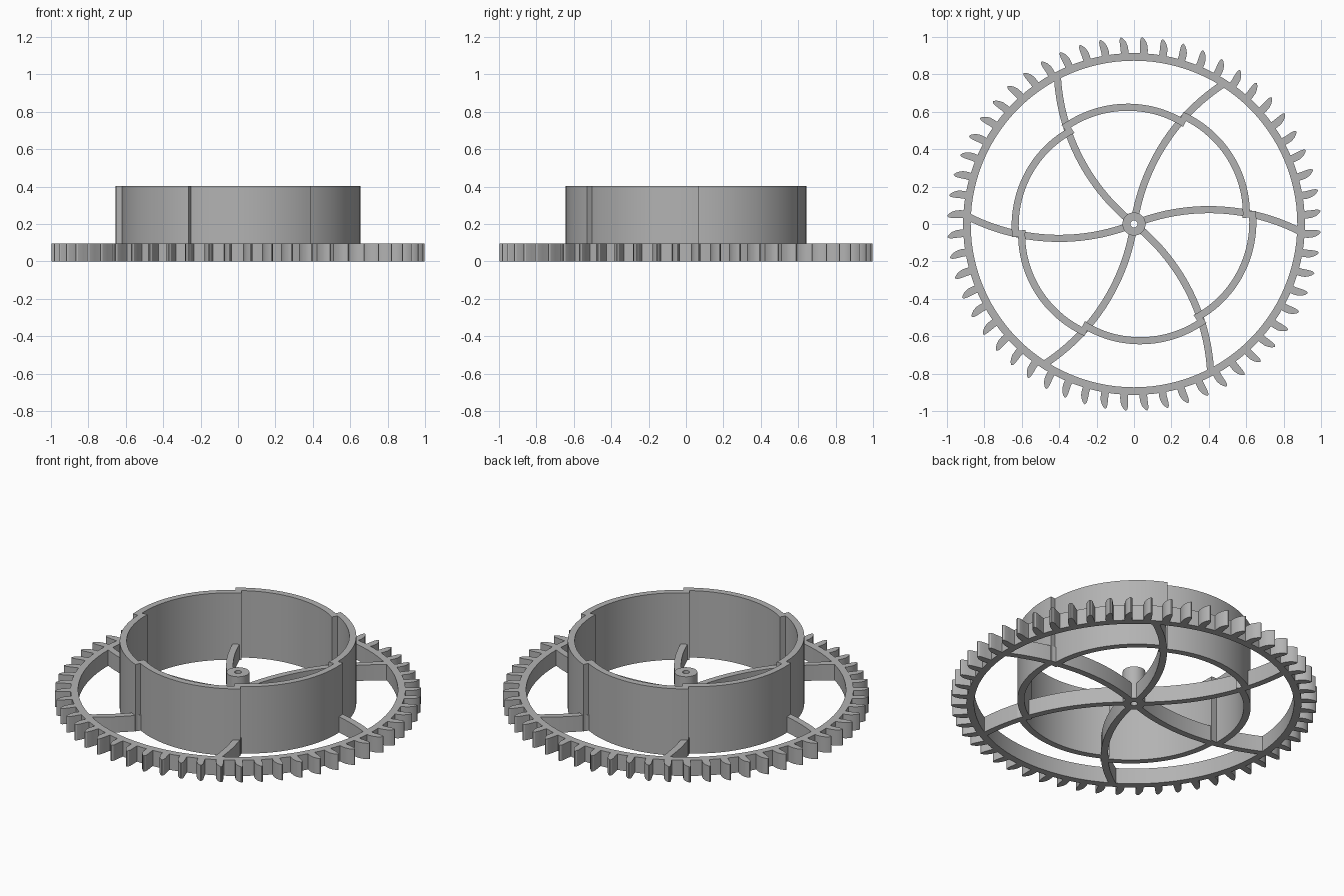
import bpy, bmesh
from math import cos, sin, pi, radians, asin, atan2, hypot

WHEEL_H = 0.095
DRUM_H = 0.403
TEETH = 56
ARMS = 6

cube = bpy.data.objects.get("Cube")
if cube:
    bpy.data.objects.remove(cube, do_unlink=True)

grey = bpy.data.materials.new("plain_grey")
grey.use_nodes = True
colour = (0.45, 0.45, 0.45, 1)
grey.diffuse_color = colour
grey.node_tree.nodes["Principled BSDF"].inputs["Base Color"].default_value = colour


def polar(r, a):
    return r * cos(a), r * sin(a)


def turn(p, a):
    return p[0] * cos(a) - p[1] * sin(a), p[0] * sin(a) + p[1] * cos(a)


def finish(name, bm):
    bmesh.ops.recalc_face_normals(bm, faces=bm.faces)
    mesh = bpy.data.meshes.new(name)
    bm.to_mesh(mesh)
    bm.free()
    mesh.materials.append(grey)
    obj = bpy.data.objects.new(name, mesh)
    bpy.context.collection.objects.link(obj)
    bpy.ops.object.select_all(action="DESELECT")
    obj.select_set(True)
    bpy.context.view_layer.objects.active = obj
    bpy.ops.object.shade_smooth_by_angle(angle=radians(25))
    return obj


def strip(bm, left, right, z0, z1, closed=False):
    """Solid wall standing between two matching outlines."""
    rows = [[bm.verts.new((*p, z)) for p, z in ((a, z0), (b, z0), (b, z1), (a, z1))]
            for a, b in zip(left, right)]
    pairs = list(zip(rows, rows[1:]))
    if closed:
        pairs.append((rows[-1], rows[0]))
    else:
        bm.faces.new(rows[0])
        bm.faces.new(rows[-1])
    for p, q in pairs:
        for i in range(4):
            j = (i + 1) % 4
            bm.faces.new((p[i], p[j], q[j], q[i]))


def ring(bm, r_in, r_out, z0, z1, n):
    angles = [2 * pi * i / n for i in range(n)]
    strip(bm, [polar(r_in, a) for a in angles], [polar(r_out, a) for a in angles], z0, z1, True)


# Outer rim
bm = bmesh.new()
ring(bm, 0.873, 0.914, 0, WHEEL_H, 112)
finish("rim", bm)

# Leaning gear teeth: (radius, tangential offset) on each flank
trailing = [(0.905, -0.021), (0.93, -0.022), (0.955, -0.019), (0.975, -0.011), (0.99, 0.0), (0.999, 0.011)]
leading = [(0.905, 0.019), (0.93, 0.019), (0.955, 0.021), (0.975, 0.022), (0.99, 0.021), (0.999, 0.015)]
bm = bmesh.new()
for k in range(TEETH):
    a = 2 * pi * (k + 0.5) / TEETH
    strip(bm, [turn(p, a) for p in trailing], [turn(p, a) for p in leading], 0, WHEEL_H)
finish("gear_teeth", bm)

# Curved spokes, each a circular arc from hub to rim
SPAN, SAG, HALF = 0.89, 0.096, 0.019
radius = ((SPAN / 2) ** 2 + SAG ** 2) / (2 * SAG)
sweep = asin(SPAN / 2 / radius)
tilt = radians(-2.6)


def arc(r, start, end, n=24):
    pts = []
    for i in range(n + 1):
        t = start + (end - start) * i / n
        pts.append(turn((SPAN / 2 + r * sin(t), SAG - radius + r * cos(t)), tilt))
    return pts


inner_side = arc(radius - HALF, -sweep + 0.03, sweep)
outer_side = arc(radius + HALF, -sweep + 0.03, sweep)
bm = bmesh.new()
for k in range(ARMS):
    a = 2 * pi * k / ARMS
    strip(bm, [turn(p, a) for p in inner_side], [turn(p, a) for p in outer_side], 0, WHEEL_H)
finish("spokes", bm)

# Drum of six stepped wall panels, each closing inward clockwise
bm = bmesh.new()
for k in range(ARMS):
    outside, inside = [], []
    for i in range(25):
        t = i / 24
        a = 2 * pi * k / ARMS + radians(6.2 - 63 * t)
        r = 0.655 - 0.005 * t - 0.03 * t * t
        outside.append(polar(r, a))
        inside.append(polar(r - 0.038, a))
    strip(bm, inside, outside, 0, DRUM_H)
finish("drum_panels", bm)

# Hub with a through hole
bm = bmesh.new()
ring(bm, 0.019, 0.062, 0, 0.2, 32)
finish("hub", bm)
